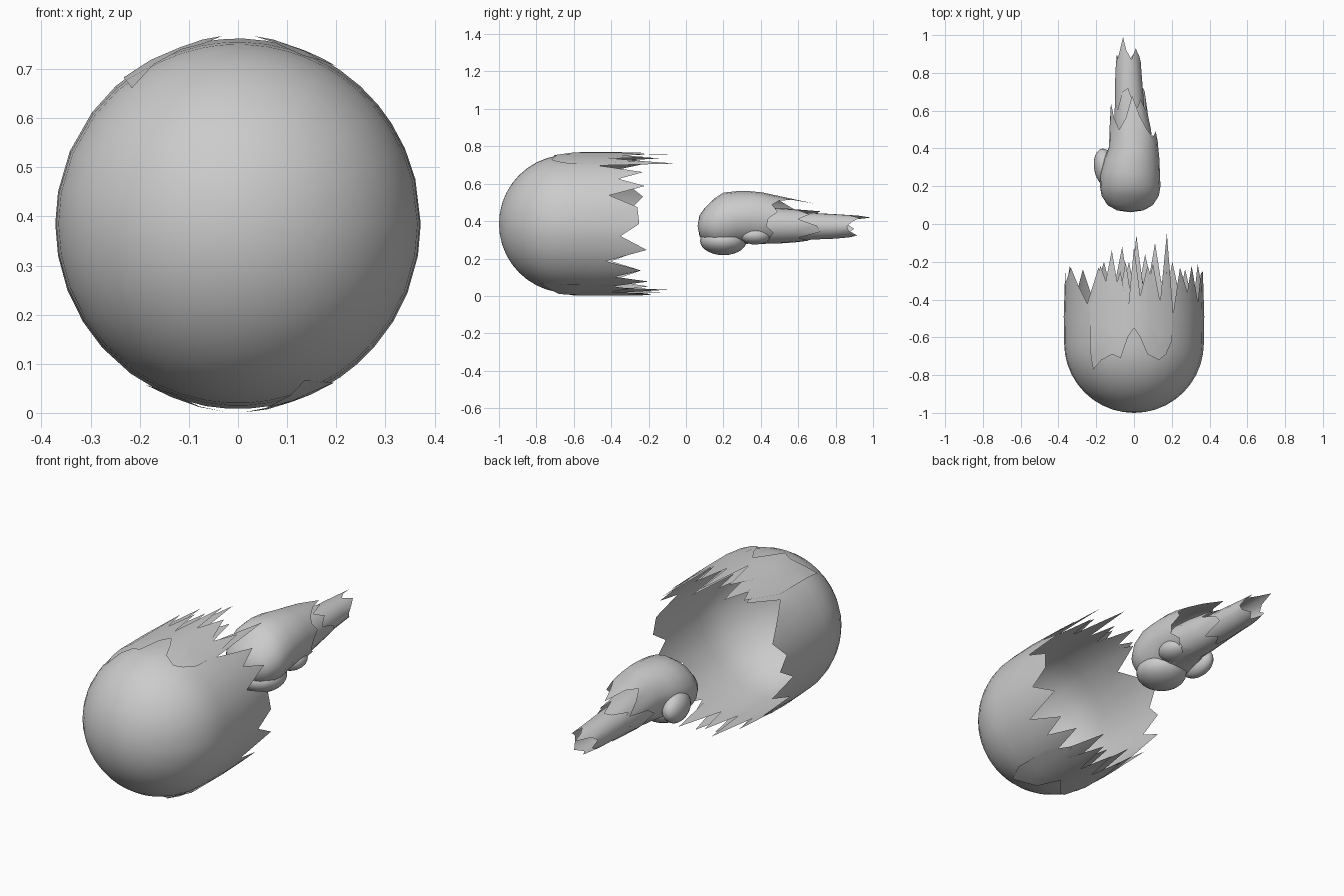
import bpy, bmesh
from math import sin, cos, radians, sqrt, pi

if "Cube" in bpy.data.objects:
    bpy.data.objects.remove(bpy.data.objects["Cube"])


def finish(name, bm):
    bmesh.ops.recalc_face_normals(bm, faces=bm.faces)
    me = bpy.data.meshes.new(name)
    bm.to_mesh(me)
    bm.free()
    ob = bpy.data.objects.new(name, me)
    bpy.context.collection.objects.link(ob)
    for p in me.polygons:
        p.use_smooth = True
    return ob


def torn_tube(name, stations, rim, nose=None, end=None):
    """Loft along y through (y, cx, cz, rx, rz); rim = [(angle, y)] torn edge."""
    bm = bmesh.new()
    last = stations[-1]
    ey, ex, ez, erx, erz = end or last
    rings = []
    for y, cx, cz, rx, rz in stations:
        rings.append([bm.verts.new((cx + rx * cos(radians(a)), y, cz + rz * sin(radians(a))))
                      for a, _ in rim])
    tips = []
    for a, y in rim:
        t = (y - last[0]) / (ey - last[0]) if end else 0
        cx, cz, rx, rz = [p + (q - p) * t for p, q in zip(last[1:], (ex, ez, erx, erz))]
        tips.append(bm.verts.new((cx + rx * cos(radians(a)), y, cz + rz * sin(radians(a)))))
    rings.append(tips)
    n = len(rim)
    for r0, r1 in zip(rings, rings[1:]):
        for i in range(n):
            bm.faces.new((r0[i], r0[(i + 1) % n], r1[(i + 1) % n], r1[i]))
    if nose:
        tip = bm.verts.new(nose)
        for i in range(n):
            bm.faces.new((tip, rings[0][(i + 1) % n], rings[0][i]))
    return finish(name, bm)


def blob(name, loc, size, turn=0):
    bpy.ops.mesh.primitive_uv_sphere_add(segments=24, ring_count=14, location=loc,
                                         rotation=(0, 0, radians(turn)))
    ob = bpy.context.object
    ob.name = name
    ob.scale = size
    bpy.ops.object.shade_smooth()


# Torn dome: round nose to the front, open ragged back
R, CZ, CY = .37, .385, -.63
dome = []
for i in range(1, 11):
    t = i / 10 * pi / 2
    dome.append((CY - R * cos(t), 0, CZ, R * sin(t), R * sin(t)))
dome.append((-.49, 0, CZ, .372, .377))
rim = [(0, -.25), (14, -.26), (24, -.41), (33, -.22), (40, -.36), (48, -.23), (56, -.47),
       (61, -.05), (68, -.41), (74, -.21), (81, -.4), (88, -.06), (93, -.36), (97, -.2),
       (102, -.38), (109, -.14), (115, -.33), (121, -.23), (132, -.42), (143, -.33),
       (157, -.23), (170, -.31), (180, -.25), (190, -.36), (201, -.22), (212, -.4),
       (222, -.24), (234, -.4), (244, -.2), (252, -.38), (260, -.12), (267, -.4),
       (273, -.18), (280, -.38), (288, -.1), (296, -.42), (304, -.2), (311, -.38),
       (318, -.24), (328, -.43), (338, -.21), (350, -.35)]
torn_tube("dome_shell", dome, rim, (0, -1, CZ), (-.1, 0, CZ, .36, .37))


# Loose ragged flaps over the top and bottom of the dome
def flap(name, edges):
    bm = bmesh.new()
    cols = []
    for a, y0, y1 in edges:
        col = []
        for k in range(6):
            y = y0 + (y1 - y0) * k / 5
            r = sqrt(max(R * R - min(0, y - CY) ** 2, 0)) + .008
            c = radians(a)
            peak = .006 * max(0, 1 - abs(abs(sin(c)) - 1) * 20)
            s = 1 if sin(c) > 0 else -1
            col.append(bm.verts.new((r * cos(c), y, CZ + r * sin(c) + s * peak)))
        cols.append(col)
    for c0, c1 in zip(cols, cols[1:]):
        for k in range(5):
            bm.faces.new((c0[k], c1[k], c1[k + 1], c0[k + 1]))
    finish(name, bm)


flap("top_flap", [(58, -.62, -.46), (63, -.69, -.25), (69, -.72, -.42), (79, -.69, -.22),
                  (85, -.6, -.38), (90, -.55, -.12), (95, -.6, -.47), (101, -.71, -.25),
                  (108, -.69, -.4), (118, -.72, -.22), (128, -.77, -.44)])
flap("bottom_flap", [(240, -.6, -.44), (249, -.7, -.26), (258, -.66, -.42), (266, -.6, -.2),
                     (272, -.55, -.4), (279, -.68, -.16), (287, -.73, -.4), (293, -.78, -.3),
                     (301, -.66, -.45)])

# Fist with a torn wrist edge
fist = [(.072, -.02, .375, .07, .055), (.1, -.02, .38, .12, .09), (.15, -.02, .39, .152, .13),
        (.2, -.02, .4, .16, .152), (.27, -.02, .415, .157, .145), (.34, -.012, .42, .147, .14),
        (.41, -.002, .415, .13, .138)]
wrist = [(0, .44), (18, .49), (36, .46), (54, .5), (72, .57), (90, .68), (108, .56),
         (126, .5), (144, .56), (165, .64), (180, .5), (198, .44), (216, .5), (234, .45),
         (252, .5), (270, .44), (288, .48), (306, .44), (324, .47), (342, .43)]
torn_tube("fist", fist, wrist, (-.02, .062, .375), (.68, -.01, .4, .115, .095))
blob("curled_fingers", (-.01, .2, .295), (.125, .125, .077))
blob("thumb", (-.155, .3, .36), (.057, .1, .075), 8)
blob("palm_heel", (.05, .37, .325), (.07, .085, .05))

# Torn cuff and ragged forearm trailing behind
cuff = [(.4, 0, .375, .1, .095), (.5, -.01, .375, .1, .095), (.57, -.015, .375, .09, .09)]
torn_tube("cuff", cuff, [(a * 24, (.7, .6, .66, .6, .72)[a % 5]) for a in range(15)],
          None, (.75, -.025, .375, .075, .075))
arm = [(.45, -.02, .375, .075, .075), (.65, -.025, .373, .077, .073),
       (.8, -.03, .372, .07, .066)]
ends = [(0, .86), (25, .89), (50, .93), (75, .87), (100, .92), (120, .99), (145, .89),
        (170, .86), (195, .9), (220, .86), (245, .92), (275, .87), (305, .91), (335, .87)]
torn_tube("forearm", arm, ends, None, (1.0, -.03, .375, .055, .05))
